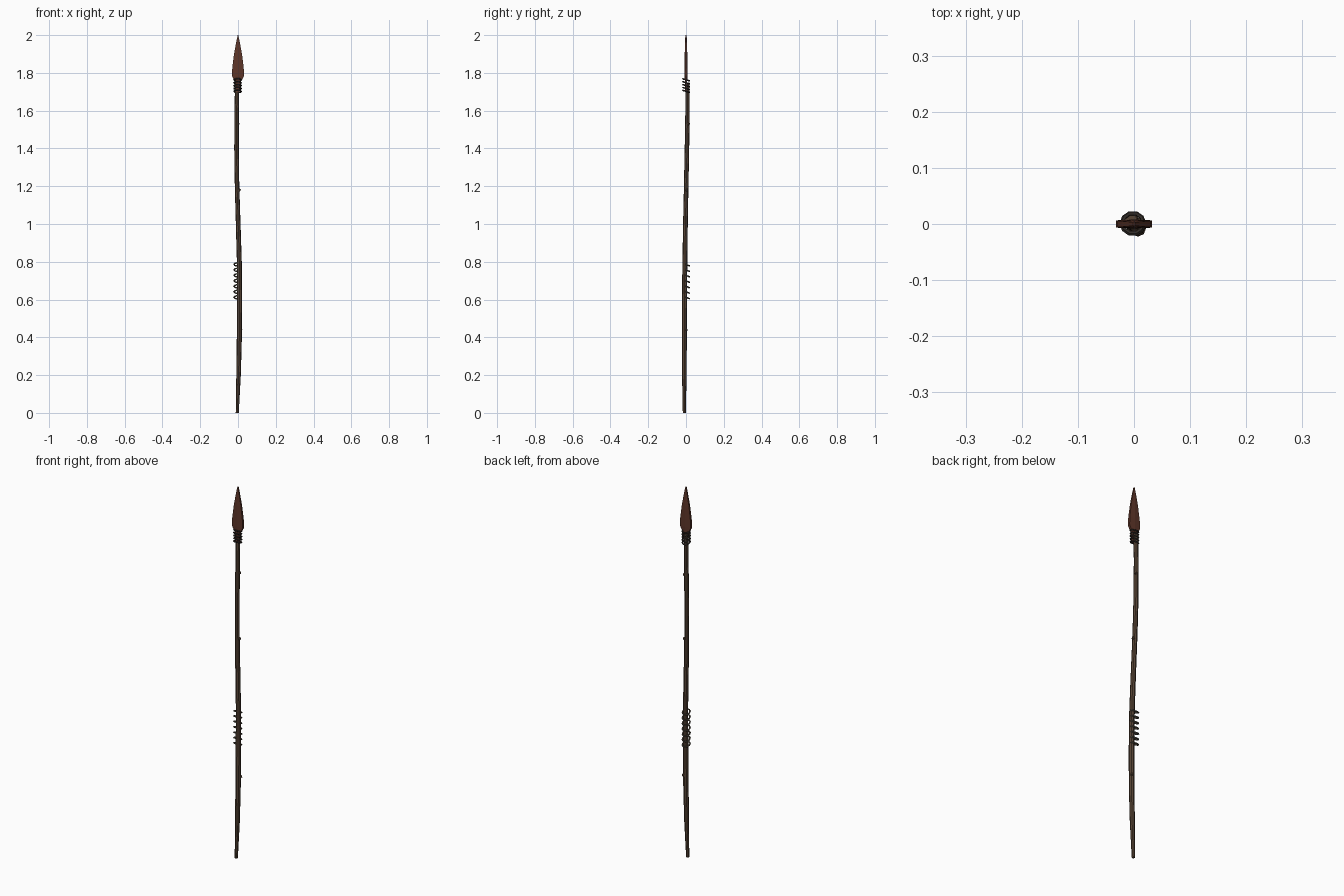
import bpy, bmesh, math
from mathutils import Vector

if "Cube" in bpy.data.objects:
    bpy.data.objects.remove(bpy.data.objects["Cube"])


def material(name, rgb):
    m = bpy.data.materials.new(name)
    m.diffuse_color = (*rgb, 1)
    m.use_nodes = True
    m.node_tree.nodes["Principled BSDF"].inputs["Base Color"].default_value = m.diffuse_color
    return m


WOOD = material("wood", (0.095, 0.058, 0.036))
RUST = material("rusty_iron", (0.11, 0.036, 0.022))
CORD = material("cord", (0.10, 0.085, 0.06))
DARK = material("dark_cord", (0.03, 0.024, 0.02))


def loft(name, rings, mat):
    """Skin a list of equal-length vertex rings and cap both ends."""
    bm = bmesh.new()
    loops = [[bm.verts.new(p) for p in ring] for ring in rings]
    n = len(loops[0])
    for a, b in zip(loops, loops[1:]):
        for i in range(n):
            j = (i + 1) % n
            bm.faces.new((a[i], a[j], b[j], b[i]))
    bm.faces.new(loops[0][::-1])
    bm.faces.new(loops[-1])
    bmesh.ops.recalc_face_normals(bm, faces=bm.faces)
    me = bpy.data.meshes.new(name)
    bm.to_mesh(me)
    bm.free()
    me.materials.append(mat)
    ob = bpy.data.objects.new(name, me)
    bpy.context.collection.objects.link(ob)
    return ob


# Crooked shaft: x, y, z, radius
path = [(-0.004, -0.009, 0.0, 0.008), (0.003, -0.009, 0.2, 0.012),
        (0.007, -0.009, 0.4, 0.0135), (0.008, -0.008, 0.6, 0.0135),
        (0.007, -0.006, 0.8, 0.013), (0.001, -0.003, 1.0, 0.0125),
        (-0.005, 0.001, 1.2, 0.012), (-0.008, 0.005, 1.4, 0.012),
        (-0.007, 0.008, 1.6, 0.0115), (-0.005, 0.007, 1.75, 0.011)]
loft("shaft", [[(x + r * math.cos(math.tau * i / 8), y + r * math.sin(math.tau * i / 8), z)
                for i in range(8)] for x, y, z, r in path], WOOD)

# Spear blade with a low central ridge: z, half width, edge depth, ridge depth
blade = [(1.765, 0.022, 0.006, 0.008), (1.785, 0.032, 0.0065, 0.008),
         (1.83, 0.030, 0.006, 0.008), (1.90, 0.021, 0.005, 0.007),
         (1.96, 0.010, 0.004, 0.005), (2.0, 0.0015, 0.003, 0.0035)]
loft("blade", [[(-w, -e, z), (0, -d, z), (w, -e, z), (w, e, z), (0, d, z), (-w, e, z)]
               for z, w, e, d in blade], RUST)
# Tang held inside the binding
loft("blade_tang", [[(-w, -0.006, z), (w, -0.006, z), (w, 0.006, z), (-w, 0.006, z)]
                    for z, w in ((1.70, 0.009), (1.77, 0.014))], RUST)


def wraps(name, count, z0, z1, radius, thick, tilt, mat):
    """Stack of cord rings, each leaning down toward the back."""
    for i in range(count):
        z = z0 + (z1 - z0) * i / (count - 1)
        bpy.ops.mesh.primitive_torus_add(
            major_segments=10, minor_segments=5, major_radius=radius,
            minor_radius=thick, location=(-0.002, 0.001, z), rotation=(-tilt, 0, 0))
        ob = bpy.context.object
        ob.name = f"{name}_{i + 1}"
        ob.data.materials.append(mat)


wraps("grip_wrap", 7, 0.612, 0.786, 0.0195, 0.004, 0.42, CORD)
wraps("head_binding", 5, 1.702, 1.763, 0.0195, 0.0042, 0.3, DARK)

# Small knots on the wood: location
for i, loc in enumerate([(0.007, 0.003, 1.18), (0.0, 0.013, 1.53), (0.015, 0.001, 0.44)]):
    bpy.ops.mesh.primitive_ico_sphere_add(subdivisions=1, radius=0.009, location=loc)
    ob = bpy.context.object
    ob.name = f"wood_knot_{i + 1}"
    ob.data.materials.append(WOOD)
